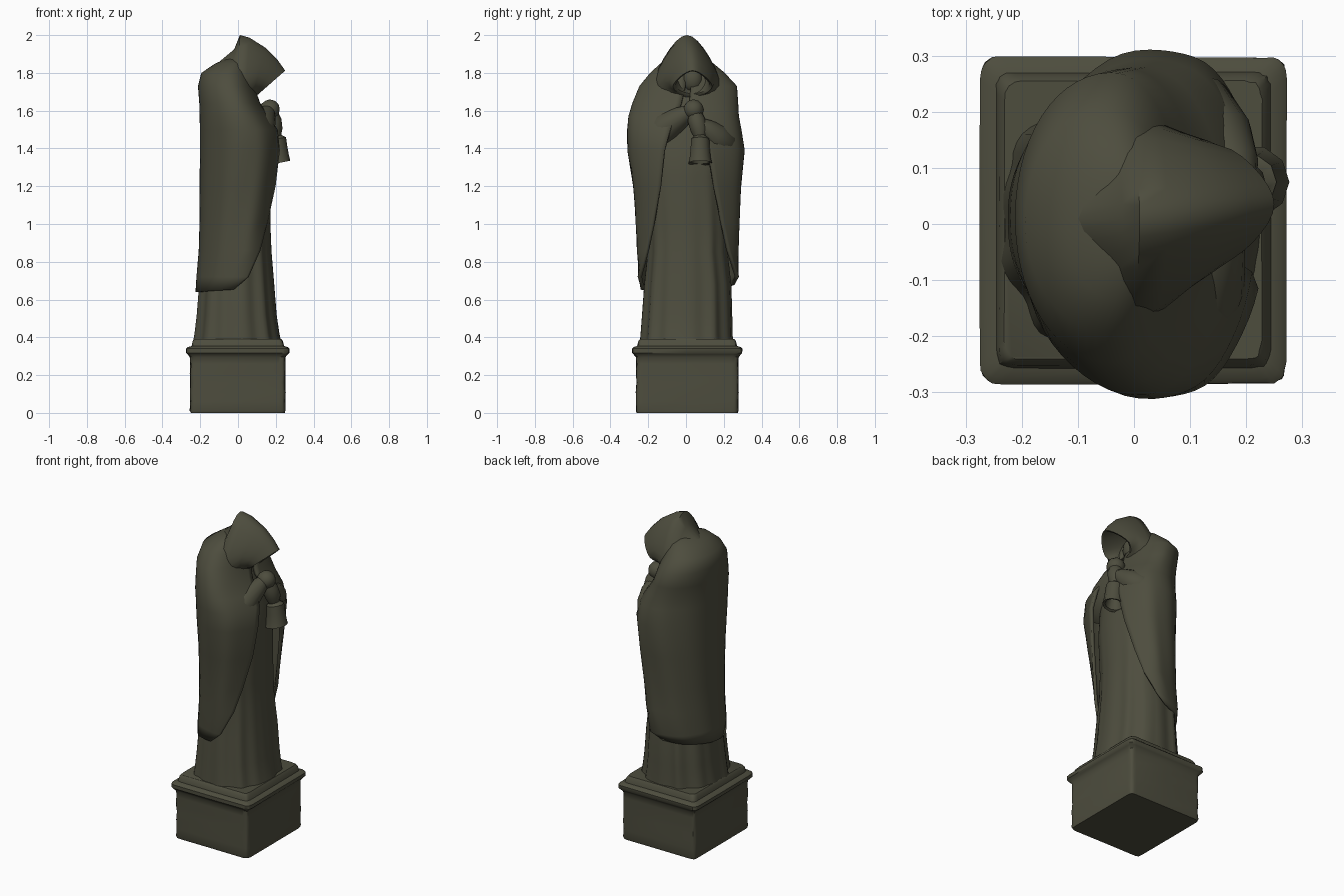
import bpy, bmesh, math, random
from mathutils import Vector

random.seed(4)
if "Cube" in bpy.data.objects:
    bpy.data.objects.remove(bpy.data.objects["Cube"], do_unlink=True)

stone = bpy.data.materials.new("dark olive stone")
stone.use_nodes = True
COLOUR = (0.075, 0.074, 0.048, 1)
stone.diffuse_color = COLOUR
stone.node_tree.nodes["Principled BSDF"].inputs["Base Color"].default_value = COLOUR


def clamp(v):
    return max(0, min(1, v))


def finish(name, bm, angle=45):
    bmesh.ops.recalc_face_normals(bm, faces=bm.faces)
    mesh = bpy.data.meshes.new(name)
    bm.to_mesh(mesh)
    bm.free()
    mesh.materials.append(stone)
    obj = bpy.data.objects.new(name, mesh)
    bpy.context.collection.objects.link(obj)
    bpy.ops.object.select_all(action="DESELECT")
    obj.select_set(True)
    bpy.context.view_layer.objects.active = obj
    bpy.ops.object.shade_smooth_by_angle(angle=math.radians(angle))
    return obj


def loft(name, rings, closed=True, caps=(True, True), angle=45):
    bm = bmesh.new()
    rows = [[bm.verts.new(p) for p in ring] for ring in rings]
    n = len(rows[0])
    for a, b in zip(rows, rows[1:]):
        for i in range(n if closed else n - 1):
            j = (i + 1) % n
            bm.faces.new((a[i], a[j], b[j], b[i]))
    for row, cap in zip((rows[0], rows[-1]), caps):
        if cap:
            bm.faces.new(row)
    return finish(name, bm, angle)


def oval(z, back, front, right, left, t, power=2.3, grow=1.0, shift=0.0):
    """Point on a rounded outline; t = 0 faces forward (+x), shift moves the widest part forward."""
    c, s = math.cos(t), math.sin(t)
    cx = (back + front) / 2 + shift
    rx = (front - cx if c > 0 else cx - back) * grow
    cy, ry = (right + left) / 2, (left - right) / 2 * grow
    return Vector((cx + rx * math.copysign(abs(c) ** (2 / power), c),
                   cy + ry * math.copysign(abs(s) ** (2 / power), s), z))


def turn(n):
    return [k * math.tau / n for k in range(n)]


def limb(name, stops, sides=12):
    """Tapered tube through (x, y, z, radius) stops."""
    pts = [Vector(s[:3]) for s in stops]
    rings = []
    for i, s in enumerate(stops):
        d = (pts[min(i + 1, len(pts) - 1)] - pts[max(i - 1, 0)]).normalized()
        u = d.cross(Vector((1, 0, 0))).normalized()
        w = d.cross(u)
        rings.append([pts[i] + s[3] * (u * math.cos(a) + w * math.sin(a)) for a in turn(sides)])
    return loft(name, rings, angle=60)


def ball(name, centre, size):
    bm = bmesh.new()
    bmesh.ops.create_icosphere(bm, subdivisions=2, radius=1)
    for v in bm.verts:
        v.co = Vector([c + a * s for c, a, s in zip(centre, v.co, size)])
    return finish(name, bm, 60)


# Worn pedestal: one profile of (z, outset) around a rounded rectangle
pedestal_profile = [(0, -0.004), (0.012, 0), (0.06, -0.002), (0.11, 0), (0.16, -0.002), (0.21, 0),
                    (0.26, -0.002), (0.295, 0), (0.31, 0.012), (0.318, 0.02), (0.34, 0.02),
                    (0.349, 0.01), (0.354, -0.008), (0.38, -0.014), (0.392, -0.024)]
pedestal = []
for z, out in pedestal_profile:
    pedestal.append([oval(z, -0.256 - out, 0.253 + out, -0.267 - out, 0.28 + out, t, 22,
                          1 - random.uniform(0, 0.012)) for t in turn(32)])
loft("pedestal", pedestal, angle=40)

# Inner robe with vertical folds that deepen toward the hem
robe_table = [
    (0.375, -0.238, 0.228, -0.242, 0.25), (0.42, -0.23, 0.218, -0.238, 0.247),
    (0.52, -0.218, 0.203, -0.23, 0.245), (0.68, -0.205, 0.19, -0.218, 0.24),
    (0.85, -0.18, 0.176, -0.2, 0.22), (1.0, -0.17, 0.17, -0.2, 0.22),
    (1.25, -0.16, 0.175, -0.21, 0.21), (1.45, -0.16, 0.16, -0.21, 0.21),
    (1.6, -0.15, 0.105, -0.18, 0.18), (1.69, -0.14, 0.085, -0.12, 0.13),
    (1.76, -0.12, 0.03, -0.08, 0.09)]
robe = []
for row in robe_table:
    depth = 0.05 * clamp((1.45 - row[0]) / 0.8)
    robe.append([oval(*row, t, grow=1 - depth * (abs(math.sin(4.5 * t + 0.6)) * 0.9 - 0.45
                                                 - 0.4 * math.sin(13 * t + row[0])))
                 for t in turn(80)])
loft("robe", robe, angle=50)

# Heavy mantle, open at the front; the last number is the half opening in degrees
mantle_table = [
    (0.655, -0.225, 0.18, -0.245, 0.262, 98), (0.72, -0.22, 0.18, -0.254, 0.278, 76),
    (0.86, -0.208, 0.185, -0.26, 0.278, 54), (1.0, -0.204, 0.195, -0.268, 0.285, 41),
    (1.2, -0.203, 0.22, -0.284, 0.296, 29), (1.39, -0.202, 0.233, -0.312, 0.312, 21),
    (1.5, -0.202, 0.215, -0.312, 0.294, 14), (1.57, -0.203, 0.165, -0.305, 0.28, 8),
    (1.64, -0.205, 0.118, -0.284, 0.276, 4), (1.73, -0.212, 0.085, -0.247, 0.27, 3),
    (1.8, -0.194, 0.065, -0.19, 0.205, 2), (1.85, -0.12, 0.045, -0.135, 0.145, 2),
    (1.875, -0.06, 0.02, -0.06, 0.08, 1)]
M = 56
mantle = []
for *row, gap in mantle_table:
    g = math.radians(gap)
    ring = []
    for k in range(M + 1):
        t = g + (math.tau - 2 * g) * k / M
        # slanting drapery folds, strongest on the sleeves
        fade = clamp((1.7 - row[0]) / 0.4) * abs(math.sin(t))
        fold = 0.014 * math.sin(8 * t * math.copysign(1, math.pi - t) + 4 * row[0]) * fade
        p = oval(*row, t, 2.05, 1 + fold, 0.035 * clamp((1.9 - row[0]) * 4))
        # the hem hangs lower at the back and on the right
        if row[0] < 0.7:
            p.z += 0.015 * math.cos(t) + 0.025 * max(0, math.sin(t))
        ring.append(p)
    mantle.append(ring)
cloak = loft("mantle", mantle, closed=False, caps=(False, True), angle=50)
thick = cloak.modifiers.new("thickness", "SOLIDIFY")
thick.thickness = 0.018
thick.offset = -1

# Hood: rings given by top (x, z), bottom (x, z), half width and sideways centre
hood_table = [
    (-0.17, 1.8, -0.17, 1.66, 0.08, 0.01), (-0.1, 1.858, -0.12, 1.58, 0.15, 0.01),
    (-0.02, 1.925, -0.06, 1.53, 0.19, 0.008), (0.01, 2.0, -0.01, 1.52, 0.195, 0.005),
    (0.06, 1.987, 0.03, 1.57, 0.18, 0.01), (0.15, 1.93, 0.065, 1.645, 0.145, 0.022),
    (0.21, 1.868, 0.083, 1.668, 0.125, 0.03), (0.25, 1.812, 0.095, 1.676, 0.11, 0.035),
    (0.235, 1.808, 0.098, 1.69, 0.095, 0.035), (0.13, 1.87, 0.05, 1.72, 0.085, 0.033),
    (0.04, 1.86, 0.02, 1.74, 0.05, 0.02)]
hood = []
for tx, tz, bx, bz, w, cy in hood_table:
    ring = []
    for a in turn(24):
        h = (1 + math.cos(a)) / 2
        pinch = 1 - 0.7 * max(0, h - 0.35)
        ring.append(Vector((bx + (tx - bx) * h, cy + w * math.sin(a) * pinch, bz + (tz - bz) * h)))
    hood.append(ring)
loft("hood", hood, angle=65)
ball("face", (0.05, 0.035, 1.765), (0.045, 0.055, 0.07))

# Draped sleeves running into clasped hands
limb("right_sleeve", [(0.06, -0.22, 1.4, 0.05), (0.085, -0.18, 1.45, 0.085),
                      (0.12, -0.1, 1.515, 0.08), (0.145, -0.02, 1.57, 0.055),
                      (0.16, 0.03, 1.6, 0.035)], 16)
limb("left_sleeve", [(0.06, 0.22, 1.38, 0.05), (0.1, 0.19, 1.43, 0.085),
                     (0.145, 0.14, 1.47, 0.075), (0.175, 0.1, 1.51, 0.05),
                     (0.185, 0.065, 1.53, 0.035)], 16)
ball("right_hand", (0.168, 0.04, 1.605), (0.055, 0.055, 0.055))
limb("left_hand", [(0.175, 0.045, 1.59, 0.035), (0.184, 0.055, 1.55, 0.046),
                   (0.19, 0.07, 1.5, 0.046), (0.196, 0.075, 1.455, 0.03)])

# Hand bell with a flared, tilted skirt
bell_table = [(0.195, 1.5, 0.02), (0.2, 1.465, 0.03), (0.204, 1.45, 0.05),
              (0.208, 1.4, 0.053), (0.212, 1.35, 0.058), (0.212, 1.322, 0.065),
              (0.212, 1.328, 0.05), (0.208, 1.39, 0.035)]
bell = [[Vector((x + r * math.cos(a), 0.075 + r * math.sin(a), z + 0.2 * r * math.cos(a)))
         for a in turn(10)] for x, z, r in bell_table]
loft("hand_bell", bell, angle=40)
